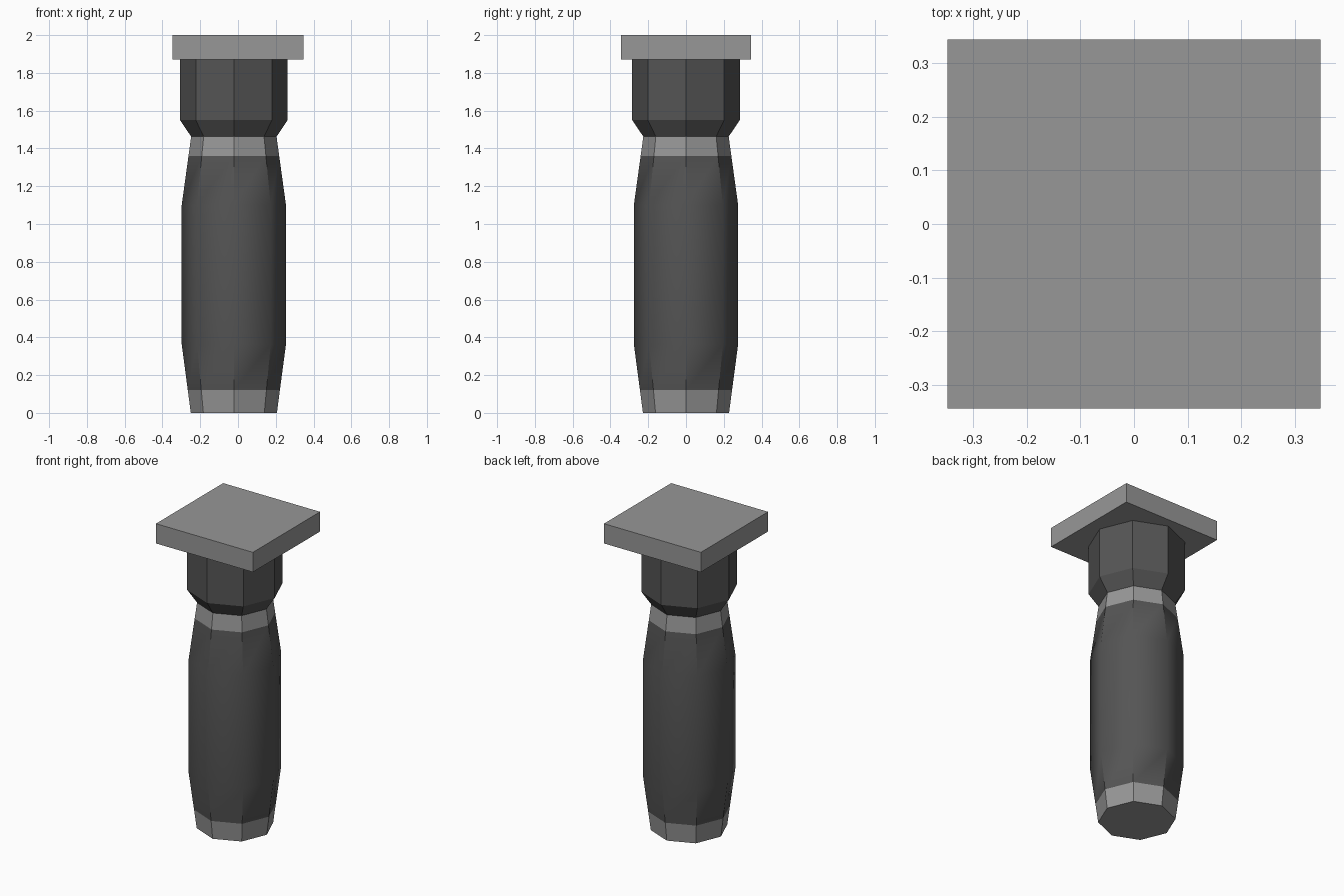
import bpy, bmesh, math

cube = bpy.data.objects.get("Cube")
if cube:
    bpy.data.objects.remove(cube, do_unlink=True)

SIDES = 8
AXIS_X = -0.022


def material(name, value):
    mat = bpy.data.materials.new(name)
    mat.use_nodes = True
    colour = (value, value, value, 1)
    mat.diffuse_color = colour
    mat.node_tree.nodes["Principled BSDF"].inputs["Base Color"].default_value = colour
    return mat


light_grey = material("light grey", 0.31)
dark_grey = material("dark grey", 0.09)


def add_object(name, bm, mats):
    bmesh.ops.recalc_face_normals(bm, faces=bm.faces)
    mesh = bpy.data.meshes.new(name)
    bm.to_mesh(mesh)
    bm.free()
    for mat in mats:
        mesh.materials.append(mat)
    obj = bpy.data.objects.new(name, mesh)
    bpy.context.collection.objects.link(obj)
    return obj


def turned(profile):
    """Eight-sided closed solid from (radius, height) pairs, bottom to top."""
    bm = bmesh.new()
    rings = []
    for r, z in profile:
        angles = [math.tau * i / SIDES for i in range(SIDES)]
        rings.append([bm.verts.new((AXIS_X + r * math.cos(a), r * math.sin(a), z))
                      for a in angles])
    for low, high in zip(rings, rings[1:]):
        for i in range(SIDES):
            j = (i + 1) % SIDES
            bm.faces.new((low[i], low[j], high[j], high[i]))
    bm.faces.new(rings[0][::-1])
    bm.faces.new(rings[-1])
    return bm


# Square top plate
bm = bmesh.new()
bmesh.ops.create_cube(bm, size=1)
for v in bm.verts:
    v.co.x *= 0.695
    v.co.y *= 0.688
    v.co.z = 2.0 if v.co.z > 0 else 1.872
add_object("top_plate", bm, [light_grey])

# Flat-sided collar, tapered at its foot
add_object("collar", turned([(0.226, 1.463), (0.285, 1.55), (0.285, 1.872)]), [dark_grey])

# Grip: smooth middle, creased tapers, light bands at both ends
LOW, HIGH = 0.363, 1.10
BAND_LOW, BAND_HIGH = 0.122, 1.361
bm = turned([(0.228, 0), (0.244, BAND_LOW), (0.276, LOW),
             (0.276, HIGH), (0.24, BAND_HIGH), (0.226, 1.463)])
for face in bm.faces:
    z = face.calc_center_median().z
    face.material_index = 0 if BAND_LOW < z < BAND_HIGH else 1
    face.smooth = True
for edge in bm.edges:
    a, b = (v.co.z for v in edge.verts)
    mid = (a + b) / 2
    upright = abs(a - b) > 0.01
    end_rim = not upright and (mid < 0.01 or mid > 1.45)
    edge.smooth = not (end_rim or (upright and not LOW < mid < HIGH))
add_object("grip", bm, [dark_grey, light_grey])
